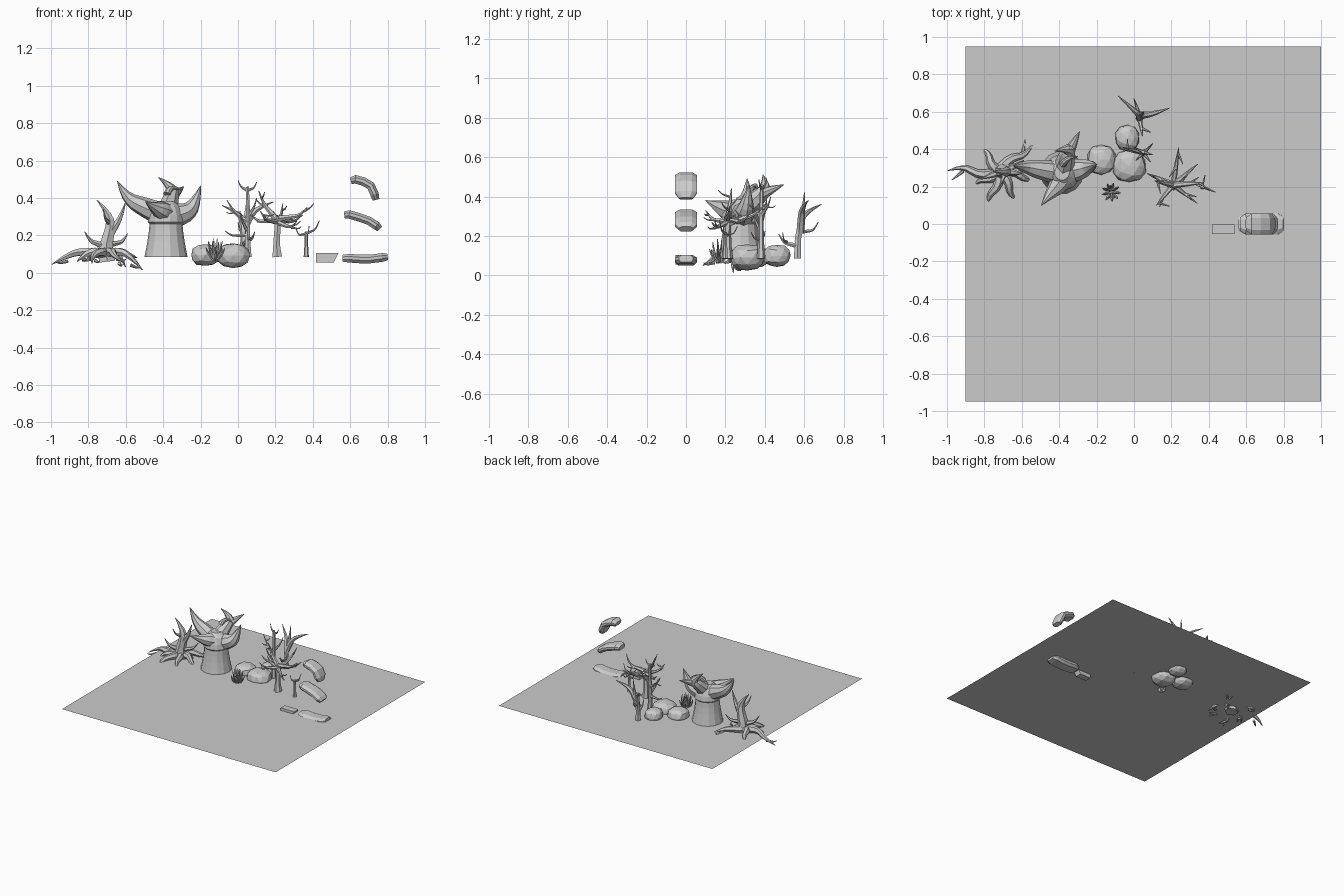
import bpy, bmesh, math, random
from mathutils import Vector

if "Cube" in bpy.data.objects:
    bpy.data.objects.remove(bpy.data.objects["Cube"])

random.seed(4)
Z0 = 0.085  # ground level


def finish(name, bm):
    bmesh.ops.recalc_face_normals(bm, faces=bm.faces)
    me = bpy.data.meshes.new(name)
    bm.to_mesh(me)
    bm.free()
    ob = bpy.data.objects.new(name, me)
    bpy.context.collection.objects.link(ob)
    return ob


def limbs(name, paths, sides=1):
    """Tapering tubes; each path is a list of (x, y, z, radius)."""
    cu = bpy.data.curves.new(name, 'CURVE')
    cu.dimensions = '3D'
    cu.bevel_depth = 1.0
    cu.bevel_resolution = sides
    cu.use_fill_caps = True
    for p in paths:
        s = cu.splines.new('NURBS')
        s.points.add(len(p) - 1)
        for q, (x, y, z, r) in zip(s.points, p):
            q.co = (x, y, z, 1)
            q.radius = r
        s.order_u = 3
        s.use_endpoint_u = True
        s.resolution_u = 3
        s.use_smooth = False
    ob = bpy.data.objects.new(name, cu)
    bpy.context.collection.objects.link(ob)
    bpy.ops.object.select_all(action='DESELECT')
    ob.select_set(True)
    bpy.context.view_layer.objects.active = ob
    bpy.ops.object.convert(target='MESH')
    return ob


def horn(a, tip, r, lift=0.03):
    """Branch path that bows outward, then curls up into a sharp tip."""
    a, t = Vector(a), Vector(tip)
    m1, m2 = a.lerp(t, .4), a.lerp(t, .75)
    m1.z -= lift * .5
    m2.z -= lift
    return [(*a, r), (*m1, r * .8), (*m2, r * .5), (*t, .002)]


def twigs(path, n, length, r):
    """Short pointed side twigs along the outer part of a path."""
    out = []
    for i in range(n):
        k = min(len(path) - 2, 1 + i % (len(path) - 1))
        p = Vector(path[k][:3]).lerp(Vector(path[k + 1][:3]), random.uniform(0, .6))
        ang = random.uniform(0, 2 * math.pi)
        d = Vector((math.cos(ang), math.sin(ang), random.uniform(0, .7))) * length
        out.append(horn(p, p + d, r, .01))
    return out


# Ground sheet
bm = bmesh.new()
bm.faces.new([bm.verts.new(c) for c in
              ((-.9, -.95, Z0), (1, -.95, Z0), (1, .95, Z0), (-.9, .95, Z0))])
finish("ground_sheet", bm)

# Dead tree with spreading roots
hub = (-.72, .28, .1)
trunk = [(-.7, .28, .06, .05), (-.71, .28, .14, .04), (-.685, .28, .22, .033),
         (-.68, .28, .31, .022), (-.755, .28, .39, .002)]
paths = [trunk,
         horn((-.70, .28, .18), (-.60, .27, .38), .026, .03),
         horn((-.71, .28, .14), (-.82, .24, .22), .02),
         horn((-.69, .28, .15), (-.59, .34, .21), .018),
         horn((-.685, .28, .26), (-.72, .2, .34), .014)]
for x, y, z in ((-.995, .285, .045), (-.82, .41, .06), (-.78, .085, .05), (-.54, .43, .08),
                (-.62, .12, .06), (-.51, .24, .015), (-.86, .2, .06), (-.6, .33, .03)):
    h, t = Vector(hub), Vector((x, y, z))
    a, b = h.lerp(t, .35), h.lerp(t, .7)
    side = Vector((-(t - h).y, (t - h).x, 0)) * .12
    paths.append([(*h, .032), (a.x + side.x, a.y + side.y, .12, .024),
                  (b.x - side.x, b.y - side.y, .095, .016), (x, y, z, .002)])
    paths.append(horn(b, b + side * 1.5 + (t - h) * .22 + Vector((0, 0, .01)), .01, .01))
limbs("root_tree", paths)

# Broad tree: turned trunk
bm = bmesh.new()
prof = [(.115, Z0), (.108, .12), (.099, .17), (.092, .22), (.088, .262), (.098, .272),
        (.092, .31), (.075, .355), (.04, .385)]
N = 14
rings = [[bm.verts.new((-.385 + r * math.cos(i * 2 * math.pi / N),
                        .275 + r * math.sin(i * 2 * math.pi / N), z)) for i in range(N)]
         for r, z in prof]
for lo, hi in zip(rings, rings[1:]):
    for i in range(N):
        bm.faces.new((lo[i], lo[(i + 1) % N], hi[(i + 1) % N], hi[i]))
bm.faces.new(rings[0])
bm.faces.new(rings[-1])
finish("broad_trunk", bm)

# Broad tree: horn-like boughs
limbs("broad_boughs", [
    [(-.38, .27, .30, .065), (-.5, .29, .35, .055), (-.6, .31, .40, .03), (-.645, .31, .49, .002)],
    [(-.38, .28, .30, .07), (-.29, .29, .31, .06), (-.23, .31, .36, .035), (-.2, .32, .465, .002)],
    [(-.38, .28, .32, .06), (-.36, .37, .40, .045), (-.34, .41, .45, .028), (-.425, .39, .51, .002)],
    [(-.36, .36, .40, .035), (-.33, .42, .43, .028), (-.29, .495, .46, .002)],
    [(-.38, .27, .31, .065), (-.40, .21, .33, .055), (-.45, .16, .35, .03), (-.495, .1, .38, .002)],
    [(-.38, .32, .42, .02), (-.36, .36, .48, .014), (-.30, .36, .44, .002)],
], 2)

# Boulders, partly sunk
for name, c, s in (("boulder_left", (-.175, .345, .095), (.077, .08, .058)),
                   ("boulder_middle", (-.025, .31, .092), (.09, .088, .066)),
                   ("boulder_back", (-.035, .46, .1), (.066, .07, .057))):
    bm = bmesh.new()
    bmesh.ops.create_icosphere(bm, subdivisions=2, radius=1)
    for v in bm.verts:
        d = v.co.normalized() * random.uniform(.96, 1.05)
        v.co = Vector([c[k] + s[k] * math.copysign(abs(d[k]) ** .85, d[k]) for k in range(3)])
    finish(name, bm)

# Grass tuft
blades = []
for n, spread, top in ((9, .052, .135), (7, .038, .17), (4, .015, .185)):
    for i in range(n):
        a = 2 * math.pi * i / n + n
        dx, dy = math.cos(a), math.sin(a)
        blades.append([(-.122 + dx * .008, .17 + dy * .008, .065, .005),
                       (-.122 + dx * spread * .8, .17 + dy * spread * .8, .1, .009),
                       (-.122 + dx * spread, .17 + dy * spread, top, .001)])
limbs("grass_tuft", blades, 0)

# Tall thin tree
trunk = [(.055, .38, Z0, .02), (.05, .38, .2, .014), (.055, .38, .32, .013), (.05, .385, .46, .009)]
paths = [trunk] + [horn(a, b, r, .02) for a, b, r in (
    ((.05, .385, .44), (.0, .41, .495), .009), ((.05, .385, .44), (.1, .37, .485), .009),
    ((.053, .38, .27), (-.06, .41, .39), .012), ((.05, .38, .2), (-.07, .40, .225), .011),
    ((.053, .38, .3), (.10, .43, .40), .01), ((.05, .38, .22), (.01, .34, .33), .01),
    ((.05, .38, .18), (.09, .33, .22), .009))]
limbs("tall_tree", paths + twigs(paths[3], 2, .05, .006))

# Forked tree with a wide crown
trunk = [(.21, .21, Z0, .03), (.205, .21, .14, .02), (.21, .21, .22, .019), (.215, .21, .30, .018)]
boughs = [horn(a, b, r, .03) for a, b, r in (
    ((.21, .21, .28), (.07, .27, .31), .017), ((.21, .21, .28), (.11, .23, .44), .018),
    ((.215, .21, .29), (.37, .22, .35), .018), ((.21, .21, .26), (.24, .41, .37), .016),
    ((.21, .21, .27), (.12, .1, .33), .015), ((.21, .21, .27), (.31, .13, .27), .015),
    ((.21, .21, .28), (.34, .32, .31), .014))]
tw = [t for b in boughs for t in twigs(b, 2, .065, .007)]
limbs("forked_tree", [trunk] + boughs + tw)

# Sapling
limbs("sapling", [
    [(.365, .2, Z0, .014), (.365, .2, .15, .009), (.365, .2, .22, .008)],
    horn((.365, .2, .21), (.435, .17, .28), .008), horn((.365, .2, .21), (.31, .22, .235), .008),
    horn((.365, .2, .21), (.38, .26, .25), .006)])

# Back tree
limbs("back_tree", [
    [(.03, .565, Z0, .021), (.03, .565, .15, .017), (.03, .57, .21, .018)],
    [(.03, .565, .17, .017), (.03, .58, .26, .02), (.01, .6, .32, .014), (-.085, .685, .36, .002)],
    [(.03, .58, .22, .02), (.06, .585, .30, .02), (.11, .59, .35, .013), (.19, .62, .38, .002)],
    horn((.04, .585, .28), (.05, .6, .42), .014), horn((.03, .58, .22), (.0, .67, .27), .011),
    horn((.03, .565, .15), (.045, .47, .21), .014), horn((.045, .51, .17), (.09, .49, .22), .008)])


def slab(name, path, y, half, thick, tail=.65):
    """Chamfered bar swept along an (x, z) path, narrowing at both ends."""
    bm = bmesh.new()
    rings = []
    P = [Vector(p) for p in path]
    for i, p in enumerate(P):
        d = (P[min(i + 1, len(P) - 1)] - P[max(i - 1, 0)]).normalized()
        n = Vector((-d.y, d.x))
        end = i in (0, len(P) - 1)
        w, t = (half * tail, thick * .4) if end else (half, thick / 2)
        sec = ((-1, -.3), (-.7, -1), (.7, -1), (1, -.3), (1, .4), (.55, 1), (-.55, 1), (-1, .4))
        rings.append([bm.verts.new((p.x + n.x * t * b, y + w * a, p.y + n.y * t * b))
                      for a, b in sec])
    for lo, hi in zip(rings, rings[1:]):
        for i in range(8):
            bm.faces.new((lo[i], lo[(i + 1) % 8], hi[(i + 1) % 8], hi[i]))
    bm.faces.new(rings[0])
    bm.faces.new(rings[-1])
    finish(name, bm)


# Flat and bent slabs on the right
slab("flat_slab", [(.56, .078), (.595, .078), (.65, .074), (.71, .074), (.77, .082), (.8, .086)],
     0, .056, .046)
slab("bent_slab_low", [(.568, .31), (.595, .312), (.65, .296), (.70, .278), (.74, .252), (.758, .235)],
     0, .056, .045)
slab("bent_slab_high", [(.603, .492), (.628, .5), (.67, .488), (.71, .465), (.73, .42), (.738, .39)],
     0, .056, .046)

# Small block beside the flat slab
bm = bmesh.new()
bmesh.ops.create_cube(bm, size=1)
for v in bm.verts:
    right_low = v.co.x > 0 and v.co.z < 0
    v.co = Vector((.4775 + v.co.x * .12 - (.025 if right_low else 0),
                   -.0275 + v.co.y * .052, .08 + v.co.z * .05))
finish("small_block", bm)
